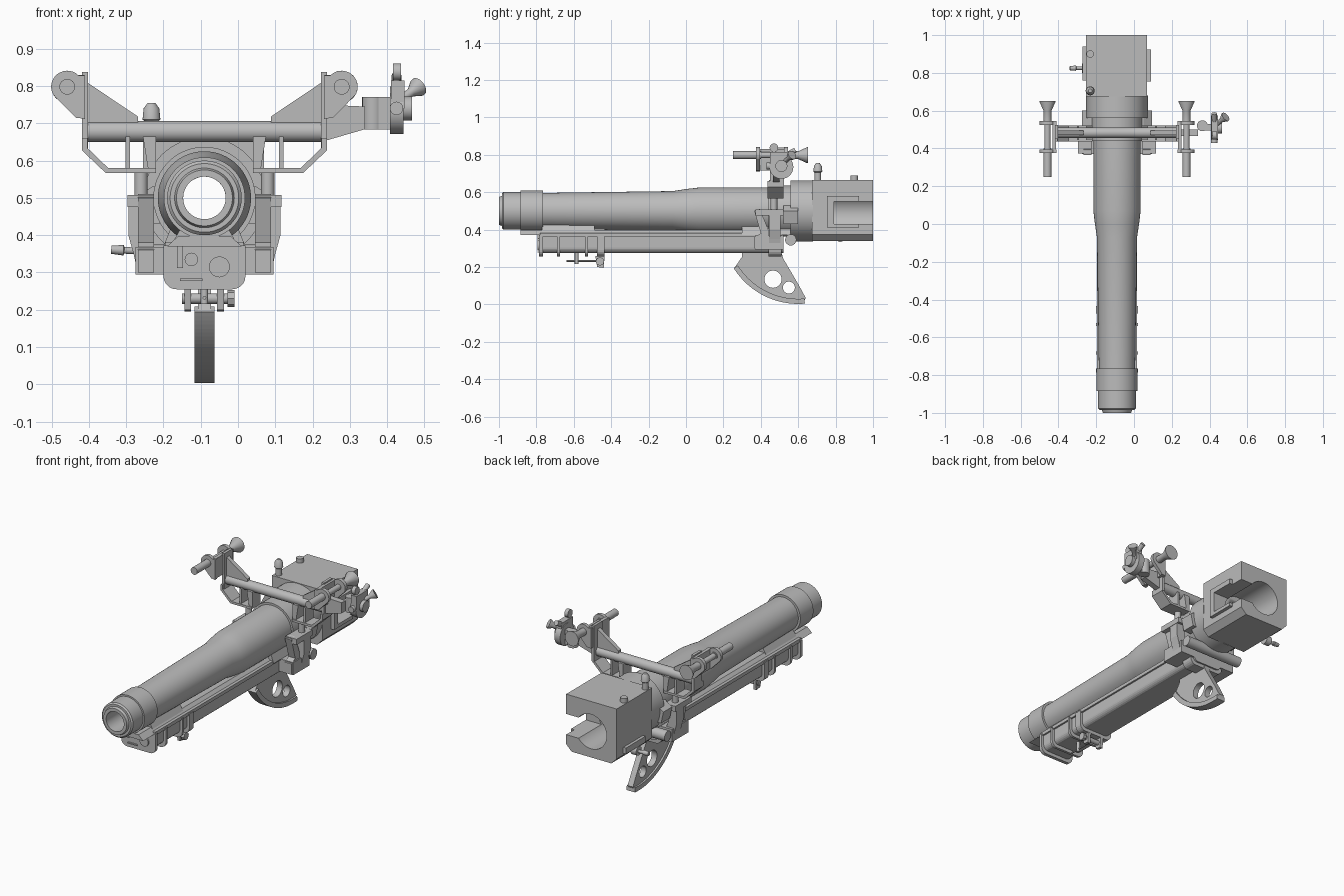
import bpy, bmesh, math
from mathutils import Vector

if "Cube" in bpy.data.objects:
    bpy.data.objects.remove(bpy.data.objects["Cube"])

CX, CZ = -0.09, 0.50          # bore axis
steel = bpy.data.materials.new("steel grey")
steel.diffuse_color = (0.5, 0.5, 0.5, 1)
steel.use_nodes = True
steel.node_tree.nodes["Principled BSDF"].inputs["Base Color"].default_value = steel.diffuse_color


def finish(name, bm, smooth=False):
    bmesh.ops.recalc_face_normals(bm, faces=bm.faces)
    me = bpy.data.meshes.new(name)
    bm.to_mesh(me)
    bm.free()
    ob = bpy.data.objects.new(name, me)
    bpy.context.collection.objects.link(ob)
    me.materials.append(steel)
    if smooth:
        bpy.ops.object.select_all(action='DESELECT')
        ob.select_set(True)
        bpy.context.view_layer.objects.active = ob
        bpy.ops.object.shade_smooth_by_angle(angle=math.radians(35))
    return ob


def prism(name, pts, axis, a, b):
    """Extrude a 2D outline along an axis; x: (y,z), y: (x,z), z: (x,y)."""
    put = {'x': lambda p, t: (t, p[0], p[1]), 'y': lambda p, t: (p[0], t, p[1]),
           'z': lambda p, t: (p[0], p[1], t)}[axis]
    bm = bmesh.new()
    lo, hi = ([bm.verts.new(put(p, t)) for p in pts] for t in (a, b))
    bm.faces.new(lo)
    bm.faces.new(hi)
    for i in range(len(pts)):
        j = (i + 1) % len(pts)
        bm.faces.new((lo[i], lo[j], hi[j], hi[i]))
    return finish(name, bm)


def box(name, x0, x1, y0, y1, z0, z1):
    return prism(name, [(x0, z0), (x1, z0), (x1, z1), (x0, z1)], 'y', y0, y1)


def lathe(name, origin, direction, profile, n=32, closed=False):
    """Turn (distance, radius) pairs round a line from origin."""
    q = Vector(direction).to_track_quat('Z', 'Y')
    bm = bmesh.new()
    rings = []
    for d, r in profile:
        rings.append([bm.verts.new(Vector(origin) + q @ Vector(
            (r * math.cos(2 * math.pi * i / n), r * math.sin(2 * math.pi * i / n), d))) for i in range(n)])
    pairs = list(zip(rings, rings[1:])) + ([(rings[-1], rings[0])] if closed else [])
    for a, b in pairs:
        for i in range(n):
            j = (i + 1) % n
            bm.faces.new((a[i], a[j], b[j], b[i]))
    if not closed:
        bm.faces.new(rings[0])
        bm.faces.new(rings[-1])
    return finish(name, bm, True)


def rod(name, a, b, r, n=20):
    d = Vector(b) - Vector(a)
    return lathe(name, a, d, [(0, r), (d.length, r)], n)


def cut(ob, *cutters):
    for c in cutters:
        m = ob.modifiers.new("cut", 'BOOLEAN')
        m.operation, m.solver, m.object = 'DIFFERENCE', 'EXACT', c
        c.hide_render = True
        c.hide_viewport = True


def arc(cx, cy, r, a0, a1, n):
    return [(cx + r * math.cos(math.radians(a0 + (a1 - a0) * i / n)),
             cy + r * math.sin(math.radians(a0 + (a1 - a0) * i / n))) for i in range(n + 1)]


# Barrel: muzzle, sleeve, taper, chamber and breech ring, hollow bore
lathe("barrel", (CX, 0, CZ), (0, 1, 0), [
    (-1, .057), (-1, .075), (-.985, .08), (-.985, .092), (-.977, .1), (-.885, .1), (-.885, .109),
    (-.765, .109), (-.765, .096), (-.07, .106), (0, .117), (.07, .125), (.56, .125), (.56, .163),
    (.68, .163), (.68, .057)], 64, True)
lathe("barrel_collar", (CX, 0, CZ), (0, 1, 0),
      [(.44, .12), (.44, .137), (.58, .137), (.58, .12)], 48, True)

# Breech housing with chamfered underside, loading recess and side slot
breech = prism("breech_housing", [(-.255, .375), (-.22, .34), (.035, .34), (.07, .375), (.07, .665),
                                  (-.255, .665)], 'y', .675, 1)
cut(breech, rod("bore_cutter", (CX, .6, CZ), (CX, .9, CZ), .057, 48),
    rod("recess_cutter", (CX, .78, CZ - .01), (CX, 1.1, CZ - .01), .1, 48),
    box("slot_cutter", CX, .2, .79, 1.1, .43, .55))
frame = box("breech_block_frame", .065, .09, .755, .925, .41, .58)
cut(frame, box("frame_cutter", 0, .2, .79, .94, .43, .55))

# Breech lever and top fittings
box("lever_plate", -.272, -.25, .76, .94, .385, .42)
rod("lever_hub", (-.275, .825, .36), (-.24, .825, .36), .026)
lathe("lever_handle", (-.275, .825, .358), (-1, 0, .05), [(0, .009), (.03, .009), (.032, .014), (.065, .011)], 16)
lathe("top_plunger", (-.232, .705, .65), (0, 0, 1),
      [(0, .018), (.055, .018), (.06, .024), (.09, .021), (.105, .01)], 20)
rod("top_button", (-.232, .9, .65), (-.232, .9, .69), .02)

# Cradle trough, with rounded lower corners
def trough(x0, x1, z0, z1, r):
    return ([(x0, z1)] + arc(x0 + r, z0 + r, r, 180, 270, 5) + arc(x1 - r, z0 + r, r, 270, 360, 5) + [(x1, z1)])

prism("cradle", trough(-.185, .005, .275, .37, .03), 'y', -.78, .52)
for y0, y1 in ((-.785, -.765), (-.69, -.675), (-.54, -.525), (-.475, -.435), (.44, .51)):
    prism("cradle_band", trough(-.2, .02, .255, .372, .035), 'y', y0, y1)
prism("barrel_slide", [(-.19, .37), (.01, .37), (-.02, .398), (-.16, .398)], 'y', -.885, .42)
for s in (-1, 1):
    x = CX + s * .093
    box("slide_rail", x - .012, x + .012, -.78, .5, .362, .382)
prism("front_saddle", [(-.17, .39), (-.01, .39), (-.03, .425), (-.15, .425)], 'y', -.77, -.49)
prism("rear_saddle", [(-.2, .37), (.02, .37), (0, .42), (-.18, .42)], 'y', .3, .56)

# Cradle front face fittings
rod("large_front_boss", (-.05, -.793, .315), (-.05, -.76, .315), .028)
rod("small_front_boss", (-.125, -.793, .335), (-.125, -.76, .335), .018)
box("front_block", -.163, -.147, -.793, -.76, .312, .37)
box("front_tab", -.155, -.095, -.793, -.76, .277, .284)

# Travel lock hanging below the cradle
rod("lock_shaft", (-.15, -.46, .23), (-.012, -.46, .23), .014)
for x in (-.135, -.047):
    prism("lock_lug", [(-.485, .26), (-.475, .2), (-.44, .195), (-.435, .26)], 'x', x - .009, x + .009)
rod("lock_nut", (-.028, -.46, .23), (-.01, -.46, .23), .023, 8)
rod("lock_stem", (CX, -.585, .215), (CX, -.585, .28), .01)
rod("lock_pin", (CX, -.64, .232), (CX, -.48, .232), .005, 8)

# Elevating arc: thin web with two holes and a wide toothed rim
AY, AZ = .6, .41
sweep = arc(AY, AZ, .4, 212, 274, 24)
web = prism("arc_web", sweep + [(.64, .035), (.605, .1), (.52, .245), (.51, .28), (.3, .28), (.3, .255)],
            'x', -.107, -.073)
cut(web, rod("large_hole_cutter", (-.3, .465, .135), (.1, .465, .135), .046, 32),
    rod("small_hole_cutter", (-.3, .55, .09), (.1, .55, .09), .032, 32))
prism("arc_rim", arc(AY, AZ, .407, 212, 275, 32) + arc(AY, AZ, .38, 275, 212, 32), 'x', -.117, -.063)

# Trunnion shaft
rod("trunnion_shaft", (-.275, .56, .345), (.095, .56, .345), .03, 24)

# Crossbar above the barrel
rod("crossbar", (-.402, .483, .678), (.222, .483, .678), .028, 24)

# Paired brackets, supports and end rods, mirrored about the bore
for s in (-1, 1):
    def X(d):
        return CX + s * d

    def mbox(name, d0, d1, *rest):
        return box(name, min(X(d0), X(d1)), max(X(d0), X(d1)), *rest)

    def mprism(name, pts, y0, y1):
        return prism(name, [(X(d), z) for d, z in pts], 'y', y0, y1)

    mbox("end_plate", .312, .328, .45, .525, .63, .838)
    mprism("gusset", [(.315, .81), (.178, .718), (.178, .69), (.315, .69)], .47, .495)
    mprism("lower_frame", [(.328, .66), (.328, .627), (.265, .567), (.13, .567), (.13, .58), (.258, .58),
                           (.314, .634), (.314, .66)], .437, .522)
    mbox("frame_rib", .2, .212, .445, .52, .57, .665)
    mprism("inner_rib", [(.165, .665), (.13, .665), (.13, .57), (.15, .57)], .445, .52)
    rod("support_post", (X(.17), .47, .49), (X(.17), .47, .575), .018)
    mbox("support_cap", .135, .206, .372, .52, .476, .508)
    mprism("side_arm", [(.15, .48), (.204, .48), (.204, .4), (.19, .35), (.178, .295), (.135, .295),
                        (.135, .36), (.15, .4)], .445, .505)
    prism("slanted_link", [(.365, .5), (.395, .51), (.44, .4), (.44, .3), (.365, .3), (.365, .36), (.4, .38)],
          'x', X(.135), X(.178))
    mbox("arm_foot", .09, .185, .37, .52, .295, .368)
    mprism("ring_lug", [(.12, .43), (.17, .43), (.185, .5), (.14, .53), (.12, .53)], .52, .6)
    # End rod with a flared cup, held in a two-cheek yoke
    ex, ez = X(.368), .798
    lathe("end_rod", (ex, 0, ez), (0, 1, 0), [(.25, .021), (.4, .021), (.4, .016), (.54, .016), (.54, .021),
                                              (.6, .021), (.648, .043), (.652, .043)], 24)
    for y0, y1 in ((.375, .395), (.525, .545)):
        rim = [(d, z) for d, z in arc(.368, ez, .043, -30, 135, 14)]
        mprism("yoke_cheek", rim + [(.32, .828), (.32, .712), (.345, .715)], y0, y1)
    mbox("yoke_bridge", .322, .342, .385, .535, .715, .83)

# Sight mount on the right
prism("sight_arm", [(.23, .652), (.34, .684), (.34, .745), (.23, .75)], 'y', .465, .5)
rod("sight_pivot", (.362, .52, .683), (.362, .52, .77), .029, 24)
box("sight_link", .365, .41, .495, .53, .683, .77)
rod("sight_disc", (.407, .51, .735), (.444, .51, .735), .064, 32)
box("sight_body", .41, .446, .45, .555, .74, .815)
rod("sight_hub", (.444, .51, .74), (.466, .51, .74), .032)
rod("sight_neck", (.425, .47, .8), (.425, .47, .835), .011)
rod("sight_top_knob", (.415, .47, .838), (.437, .47, .838), .023)
lathe("eyepiece", (.44, .53, .765), (.6, .5, .45), [(0, .012), (.035, .012), (.062, .026), (.068, .026)], 20)
rod("sight_side_knob", (.425, .54, .8), (.425, .585, .825), .014, 16)
rod("sight_lower_knob", (.425, .43, .74), (.425, .47, .74), .018, 16)
